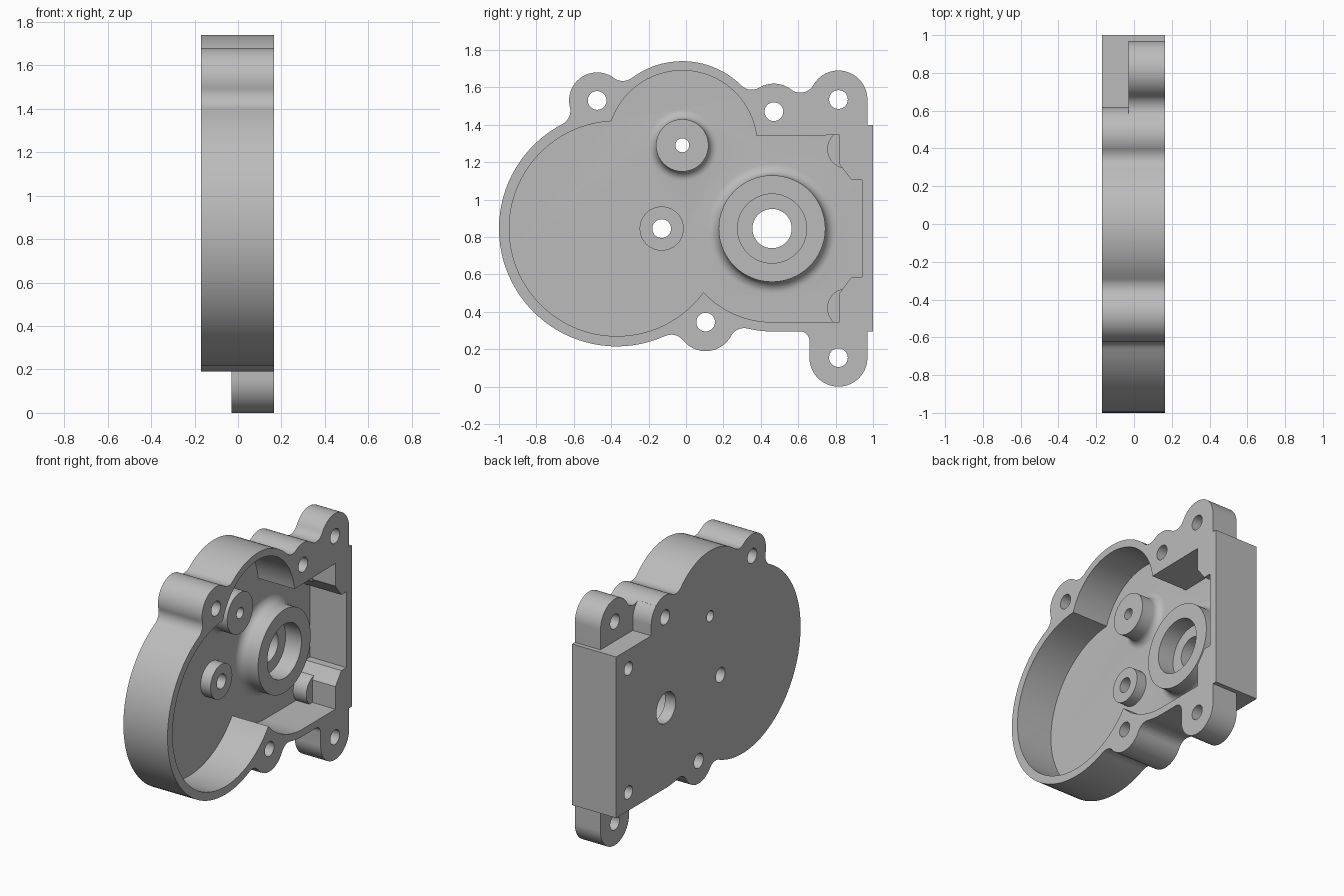
import bpy, bmesh
from math import radians, degrees, sin, cos, pi, ceil, atan2, hypot, sqrt

if "Cube" in bpy.data.objects:
    bpy.data.objects.remove(bpy.data.objects["Cube"])

grey = bpy.data.materials.new("plain grey")
grey.use_nodes = True
grey.diffuse_color = (0.5, 0.5, 0.5, 1)
grey.node_tree.nodes["Principled BSDF"].inputs["Base Color"].default_value = (0.5, 0.5, 0.5, 1)

# Depth levels along x
BACK, FLOOR, LUG, RIM = -0.17, -0.11, -0.03, 0.165


def arc(circle, a0, a1, step=4):
    """Points in (y, z) on a circle from angle a0 to a1 in degrees."""
    y, z, r = circle
    n = max(1, ceil(abs(a1 - a0) / step))
    angles = [radians(a0 + (a1 - a0) * i / n) for i in range(n + 1)]
    return [(y + r * cos(a), z + r * sin(a)) for a in angles]


def angle(a, b):
    return degrees(atan2(b[1] - a[1], b[0] - a[0]))


def chain(circles, start, end, f):
    """Clockwise outline over circles, joined by outer fillets of radius f."""
    pts, a = [], start
    for c, d in zip(circles, circles[1:]):
        dist = hypot(d[0] - c[0], d[1] - c[1])
        uy, uz = (d[0] - c[0]) / dist, (d[1] - c[1]) / dist
        r1, r2 = c[2] + f, d[2] + f
        t = (dist * dist + r1 * r1 - r2 * r2) / (2 * dist)
        h = sqrt(max(0, r1 * r1 - t * t))
        p = (c[0] + uy * t - uz * h, c[1] + uz * t + uy * h, f)
        leave = angle(c, p)
        pts += arc(c, a, a - (a - leave) % 360)
        if f:
            b0 = angle(p, c)
            pts += arc(p, b0, b0 + (angle(p, d) - b0) % 360, 8)
        a = angle(d, p)
    return pts + arc(circles[-1], a, a - (a - end) % 360)


def make_object(name, bm):
    bmesh.ops.remove_doubles(bm, verts=bm.verts, dist=0.0005)
    bmesh.ops.recalc_face_normals(bm, faces=bm.faces)
    mesh = bpy.data.meshes.new(name)
    bm.to_mesh(mesh)
    bm.free()
    mesh.materials.append(grey)
    ob = bpy.data.objects.new(name, mesh)
    bpy.context.collection.objects.link(ob)
    return ob


def prism(name, pts, x0, x1):
    clean = [p for i, p in enumerate(pts)
             if hypot(p[0] - pts[i - 1][0], p[1] - pts[i - 1][1]) > 0.001]
    bm = bmesh.new()
    face = bm.faces.new([bm.verts.new((x0, y, z)) for y, z in clean])
    out = bmesh.ops.extrude_face_region(bm, geom=[face], use_keep_orig=True)
    verts = [g for g in out["geom"] if isinstance(g, bmesh.types.BMVert)]
    bmesh.ops.translate(bm, verts=verts, vec=(x1 - x0, 0, 0))
    return make_object(name, bm)


def rod(name, y, z, r, x0, x1):
    return prism(name, arc((y, z, r), 0, 360, 7.5)[:-1], x0, x1)


def boss(name, y, z, r, top, f):
    """Round post on the floor, flared by a fillet of radius f."""
    flare = [(r + f - f * sin(a), FLOOR + f - f * cos(a))
             for a in [i * pi / 16 for i in range(9)]]
    rings = [(r + f, FLOOR - 0.03)] + flare + [(r, top)]
    n = 64
    bm = bmesh.new()
    loops = [[bm.verts.new((x, y + q * cos(2 * pi * i / n), z + q * sin(2 * pi * i / n)))
              for i in range(n)] for q, x in rings]
    for lo, hi in zip(loops, loops[1:]):
        for i in range(n):
            j = (i + 1) % n
            bm.faces.new((lo[i], lo[j], hi[j], hi[i]))
    bm.faces.new(loops[0])
    bm.faces.new(loops[-1])
    return make_object(name, bm)


def combine(target, tool, operation):
    mod = target.modifiers.new("combine", "BOOLEAN")
    mod.operation, mod.solver, mod.object = operation, "EXACT", tool
    bpy.context.view_layer.objects.active = target
    bpy.ops.object.modifier_apply(modifier=mod.name)
    bpy.data.objects.remove(tool)


# Screw ears and main rounds as (y, z, radius)
big, top = (-0.37, 0.845, 0.63), (-0.02, 1.29, 0.45)
pocket = (0.46, 0.845, 0.55)
ear_front, ear_mid = (-0.475, 1.53, 0.15), (0.47, 1.47, 0.15)
ear_top, ear_low, ear_foot = (0.815, 1.535, 0.155), (0.105, 0.345, 0.155), (0.815, 0.155, 0.155)

# Outer body
outline = chain([pocket, ear_low, big, ear_front, top, ear_mid, ear_top], -90, 0, 0.08)
outline += [(0.97, 1.4), (1, 1.4), (1, 0.295), (0.97, 0.295)]
outline += arc(ear_foot, 0, -180) + arc((0.61, 0.245, 0.05), 0, 90, 10)
housing = prism("gear_housing", outline, BACK, RIM)

# Step back behind the top and foot ears
step = arc(ear_mid, 50, 0)
step += [(0.62, 1.4), (1.1, 1.4), (1.1, 1.8), (step[0][0], 1.8)]
combine(housing, prism("top_step", step, -0.4, LUG), "DIFFERENCE")
foot = [(0.605, -0.1), (1.1, -0.1), (1.1, 0.295), (0.605, 0.295)]
combine(housing, prism("foot_step", foot, -0.4, LUG), "DIFFERENCE")

# Hollow interior
inner = [(y, z, r - 0.05) for y, z, r in (pocket, big, top)]
inner[1] = (big[0], big[1], 0.575)
hollow = chain(inner, -90, 7, 0)
wall = [(0.82, 0.345), (0.82, 0.5), (0.885, 0.585), (0.94, 0.585)]
hollow += [(y, 1.69 - z) for y, z in wall] + wall[::-1]
combine(housing, prism("hollow", hollow, FLOOR, 0.4), "DIFFERENCE")

# Bosses and corner pillars on the floor
combine(housing, boss("bearing_boss", 0.46, 0.845, 0.285, 0.03, 0.06), "UNION")
combine(housing, boss("upper_boss", -0.02, 1.29, 0.14, 0.03, 0.05), "UNION")
combine(housing, rod("lower_boss", -0.13, 0.845, 0.118, FLOOR - 0.03, -0.035), "UNION")
for z in (1.27, 0.42):
    combine(housing, rod("pillar", 0.86, z, 0.105, FLOOR - 0.03, -0.01), "UNION")
    combine(housing, rod("blind_hole", 0.867, z, 0.045, -0.4, -0.05), "DIFFERENCE")

# Bearing seat and through holes
combine(housing, rod("bearing_seat", 0.46, 0.845, 0.185, -0.09, 0.4), "DIFFERENCE")
holes = [(e[0], e[1], 0.05) for e in (ear_front, ear_mid, ear_top, ear_low, ear_foot)]
holes += [(0.46, 0.845, 0.105), (-0.02, 1.29, 0.037), (-0.13, 0.845, 0.05)]
for y, z, r in holes:
    combine(housing, rod("hole", y, z, r, -0.4, 0.4), "DIFFERENCE")

# Smooth rounds with crisp edges
bpy.ops.object.select_all(action="DESELECT")
housing.select_set(True)
bpy.context.view_layer.objects.active = housing
bpy.ops.object.shade_smooth_by_angle(angle=radians(25))
